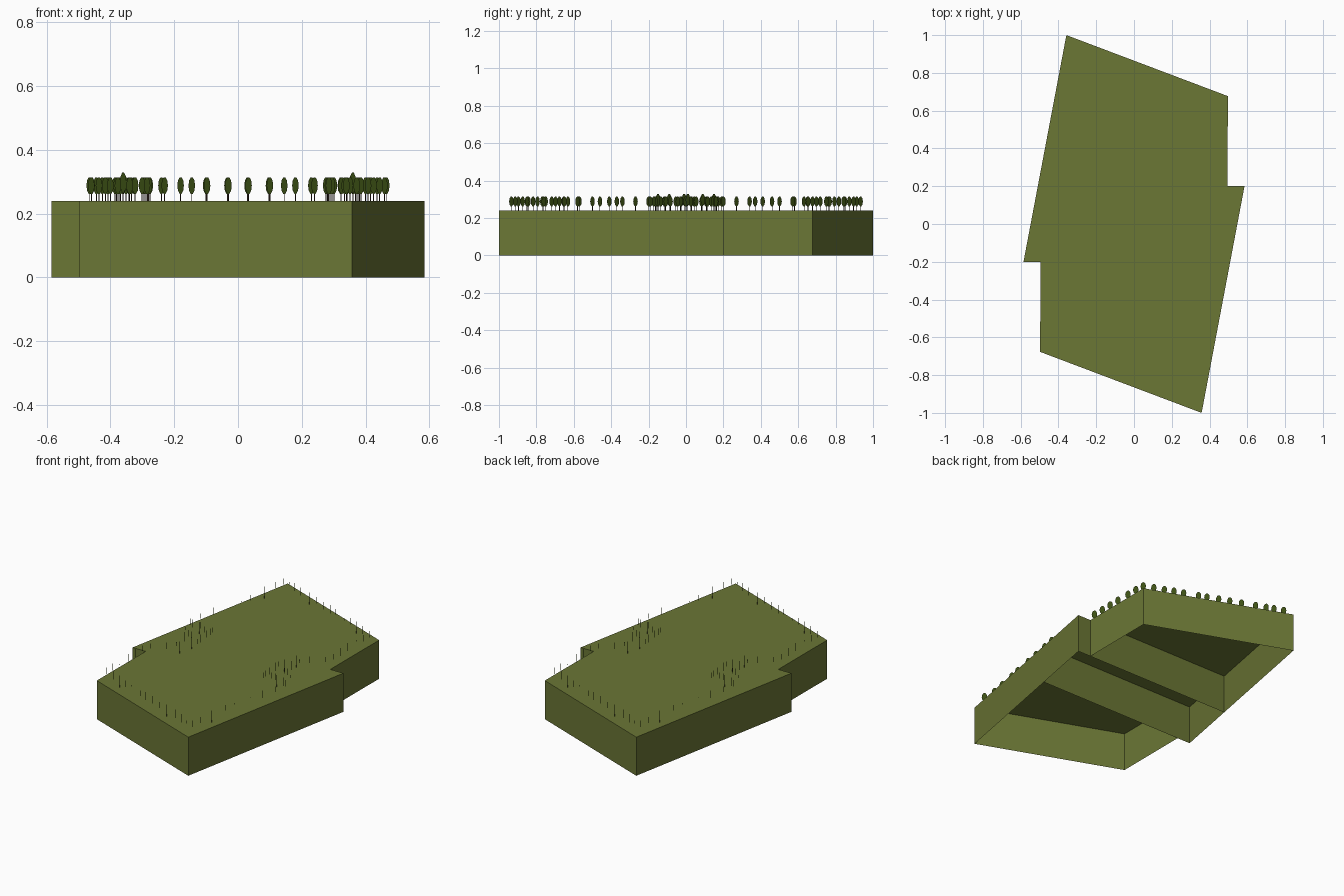
import bpy, bmesh, math, random
from mathutils import Vector

cube = bpy.data.objects.get("Cube")
if cube:
    bpy.data.objects.remove(cube)

HEIGHT = 0.24
random.seed(7)


def material(name, rgb):
    mat = bpy.data.materials.new(name)
    mat.use_nodes = True
    mat.diffuse_color = (*rgb, 1)
    mat.node_tree.nodes["Principled BSDF"].inputs["Base Color"].default_value = (*rgb, 1)
    return mat


def make_object(name, bm, *mats):
    mesh = bpy.data.meshes.new(name)
    bm.to_mesh(mesh)
    bm.free()
    for mat in mats:
        mesh.materials.append(mat)
    obj = bpy.data.objects.new(name, mesh)
    bpy.context.collection.objects.link(obj)
    return obj


def wall(bm, a, b):
    corners = [(*a, 0), (*b, 0), (*b, HEIGHT), (*a, HEIGHT)]
    bm.faces.new([bm.verts.new(c) for c in corners])


grass = material("olive grass", (0.147, 0.184, 0.036))
leaf = material("dark leaf green", (0.046, 0.08, 0.007))
bark = material("dark bark", (0.035, 0.02, 0.014))

# Raised plateau: top and outer walls, open underneath
half = [(-0.497, -0.677), (0.358, -1.0), (0.585, 0.2), (0.495, 0.2)]
outline = half + [(-x, -y) for x, y in half]
bm = bmesh.new()
top = bm.faces.new([bm.verts.new((x, y, HEIGHT)) for x, y in outline])
top.normal_update()
for i, p in enumerate(outline):
    wall(bm, p, outline[(i + 1) % len(outline)])
bmesh.ops.remove_doubles(bm, verts=bm.verts, dist=0.0001)
make_object("plateau", bm, grass)

# Two partitions inside the hollow
for name, side in (("back_partition", 1), ("front_partition", -1)):
    bm = bmesh.new()
    wall(bm, (-0.509 * side, 0.2 * side), (0.495 * side, 0.2 * side))
    make_object(name, bm, grass)

# Tree positions for one half; the other half is the same turned around
spots = []
for x in (0.46, 0.4, 0.34, 0.285, 0.23, 0.145, 0.097, 0.03, -0.033, -0.1, -0.18, -0.24, -0.285, -0.34):
    spots.append((x, 0.805 - 0.378 * x, 1))
for y in (0.2, 0.27, 0.34, 0.41, 0.5, 0.57):
    spots.append((0.465, y, 1))
for y in (-0.85, -0.76, -0.65, -0.58, -0.46, -0.37, -0.27, -0.19):
    spots.append((0.495 + 0.189 * y, y, 1))

# Loose grove near the side, with a few taller trees
for i in range(15):
    spots.append((random.uniform(0.27, 0.44), random.uniform(-0.19, 0.18), 1))
for y in (-0.15, 0.01, 0.09):
    spots.append((0.36, y, 1.2))
spots += [(-x, -y, s) for x, y, s in spots]

# Flat trees: an oval crown on a thin trunk, all facing one way
angle = math.radians(-50)
across = Vector((math.cos(angle), math.sin(angle), 0))


def plate(bm, base, points, index):
    face = bm.faces.new([bm.verts.new(base + across * u + Vector((0, 0, v))) for u, v in points])
    face.material_index = index


bm = bmesh.new()
for x, y, size in spots:
    base = Vector((x, y, HEIGHT))
    oval = [math.tau * k / 10 for k in range(10)]
    plate(bm, base, [(0.016 * math.cos(t), size * (0.048 + 0.027 * math.sin(t))) for t in oval], 0)
    plate(bm, base, [(-0.002, 0), (0.002, 0), (0.002, 0.023 * size), (-0.002, 0.023 * size)], 1)
make_object("trees", bm, leaf, bark)
